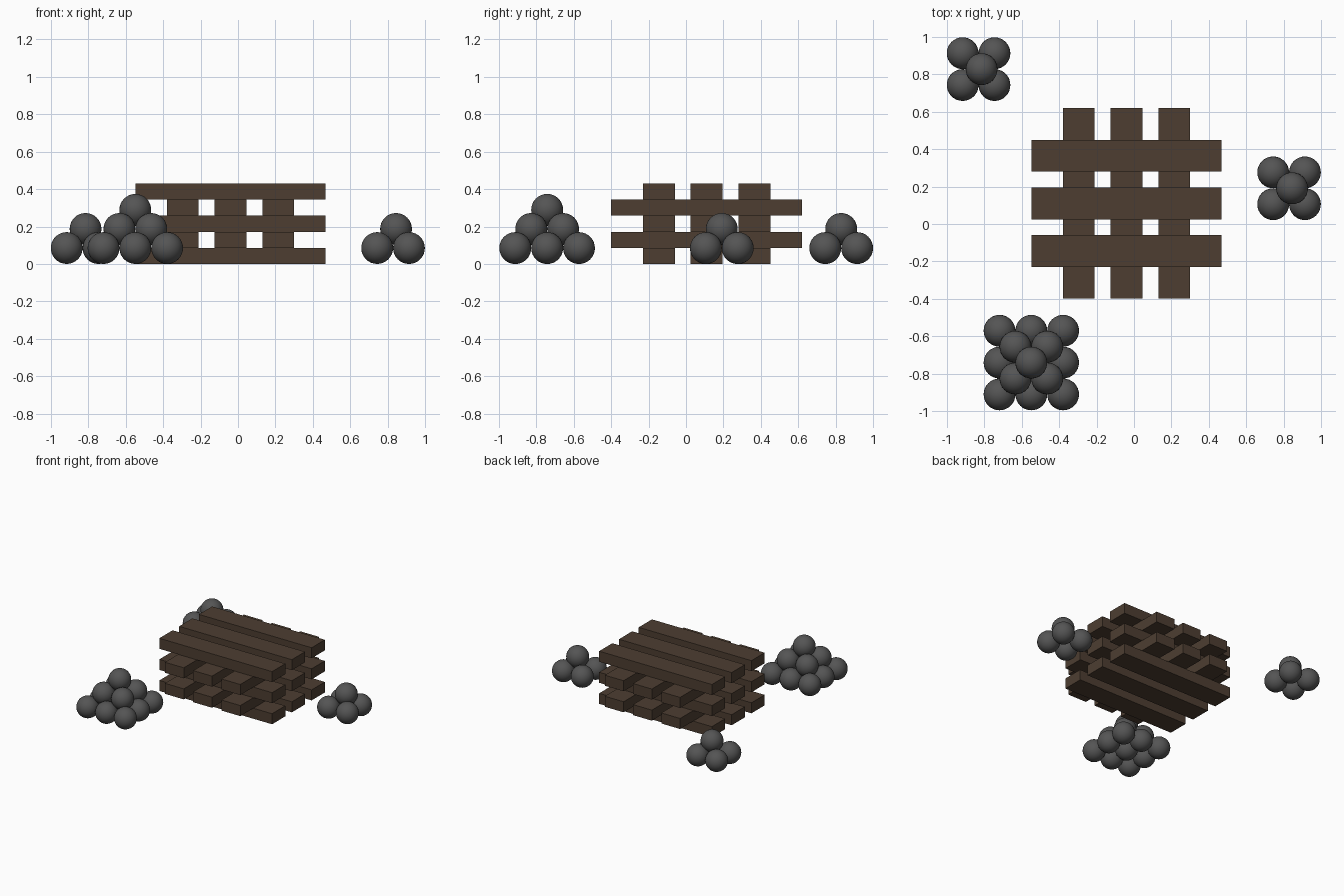
import bpy

if "Cube" in bpy.data.objects:
    bpy.data.objects.remove(bpy.data.objects["Cube"])

R = 0.085            # ball radius
STEP = 0.102         # height between ball layers
T, W, L = 0.086, 0.17, 1.018   # plank thickness, width, length
CX, CY = -0.04, 0.11           # centre of the plank stack
GAP = 0.255                    # plank spacing


def material(name, color):
    m = bpy.data.materials.new(name)
    m.diffuse_color = (*color, 1)
    m.use_nodes = True
    m.node_tree.nodes["Principled BSDF"].inputs["Base Color"].default_value = m.diffuse_color
    return m


wood = material("dark_wood", (0.075, 0.048, 0.031))
iron = material("iron", (0.09, 0.09, 0.09))


def plank(name, loc, size):
    bpy.ops.mesh.primitive_cube_add(size=1, location=loc)
    o = bpy.context.object
    o.name = name
    o.scale = size
    bpy.ops.object.transform_apply(location=False, rotation=False, scale=True)
    o.data.materials.append(wood)


def ball(name, loc):
    bpy.ops.mesh.primitive_uv_sphere_add(segments=32, ring_count=16, radius=R, location=loc)
    o = bpy.context.object
    o.name = name
    bpy.ops.object.shade_smooth()
    o.data.materials.append(iron)


def pile(name, x, y, base, top_shift=0.0):
    # square pyramid of balls, one fewer per side on each layer
    for k in range(base):
        n = base - k
        dx = top_shift if n == 1 else 0
        for i in range(n):
            for j in range(n):
                ball(f"{name}_ball", (x + dx + (i - (n - 1) / 2) * 2 * R,
                                      y + (j - (n - 1) / 2) * 2 * R,
                                      R + k * STEP))


# crossed plank stack, alternating direction each layer
for k in range(5):
    z = T * (k + 0.5)
    for i in (-1, 0, 1):
        if k % 2 == 0:
            plank("long_plank", (CX, CY + i * GAP, z), (L, W, T))
        else:
            plank("cross_plank", (CX + i * GAP, CY, z), (W, L, T))

# cannonball piles
pile("large_pile", -0.549, -0.741, 3)
pile("back_pile", -0.831, 0.828, 2, 0.016)
pile("right_pile", 0.829, 0.191, 2, 0.016)
